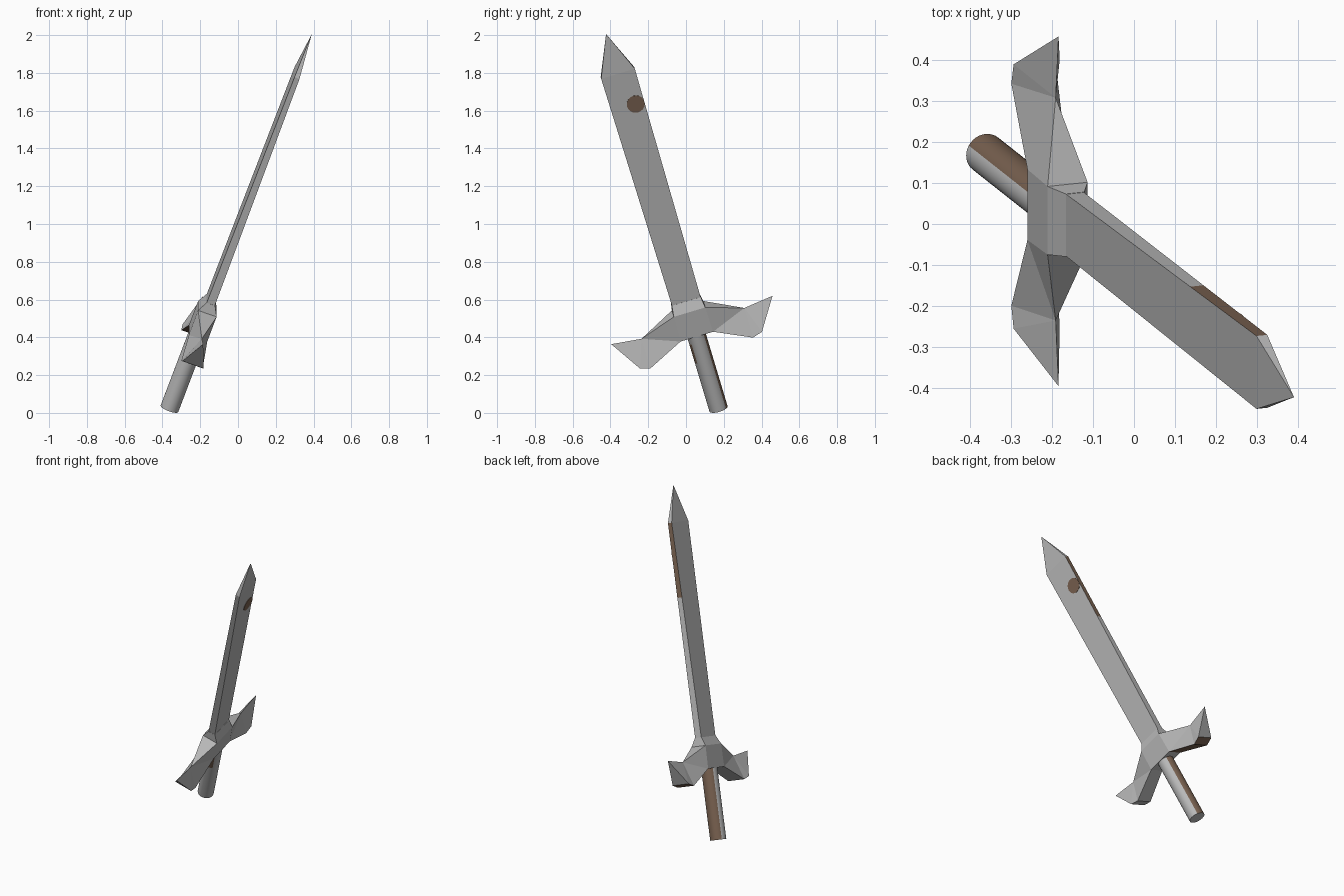
import bpy, bmesh, math
from mathutils import Vector

if "Cube" in bpy.data.objects:
    bpy.data.objects.remove(bpy.data.objects["Cube"])

# Local frame of the tilted sword: D along the blade, W across it, T through it
D = Vector((0.342, -0.27, 0.90)).normalized()
W = Vector((0, 0.958, 0.2874)).normalized()
T = W.cross(D).normalized()
W = D.cross(T).normalized()
O = Vector((-0.363, 0.172, 0.022))


def place(w, t, d):
    return O + W * w + T * t + D * d


def material(name, col):
    m = bpy.data.materials.new(name)
    m.diffuse_color = (*col, 1)
    m.use_nodes = True
    m.node_tree.nodes["Principled BSDF"].inputs["Base Color"].default_value = m.diffuse_color
    return m


STEEL = material("grey steel", (0.48, 0.48, 0.48))
RUST = material("brown rust", (0.19, 0.12, 0.08))


def make(name, points, faces, rusty=lambda w, t, d, n: False):
    """Build one part from local points; the rule picks the brown faces."""
    bm = bmesh.new()
    vs = [bm.verts.new(place(*p)) for p in points]
    for f in faces:
        bm.faces.new([vs[i] for i in f])
    bmesh.ops.recalc_face_normals(bm, faces=bm.faces)
    for f in bm.faces:
        c = f.calc_center_median() - O
        n = (f.normal.dot(W), f.normal.dot(T), f.normal.dot(D))
        f.material_index = int(rusty(c.dot(W), c.dot(T), c.dot(D), n))
    me = bpy.data.meshes.new(name)
    bm.to_mesh(me)
    bm.free()
    me.materials.append(STEEL)
    me.materials.append(RUST)
    ob = bpy.data.objects.new(name, me)
    bpy.context.collection.objects.link(ob)
    return ob


def tube(rings, n):
    """Side faces between consecutive rings of n points, plus a bottom cap."""
    faces = [tuple(range(n))]
    for r in range(rings - 1):
        for i in range(n):
            j = (i + 1) % n
            faces.append((r * n + i, r * n + j, (r + 1) * n + j, (r + 1) * n + i))
    return faces


def rect(w, t, d):
    return [(-w, -t, d), (w, -t, d), (w, t, d), (-w, t, d)]


# Blade: tapered bar ending in a point, rust on the upper back edge
pts = rect(0.079, 0.023, 0.63) + rect(0.088, 0.0172, 1.51) + rect(0.093, 0.014, 1.975)
pts.append((0, 0, 2.204))
faces = tube(3, 4) + [(8 + i, 8 + (i + 1) % 4, 12) for i in range(4)]
make("blade", pts, faces,
     lambda w, t, d, n: n[0] > 0.9 and 1.5 < d < 1.97)

# Round rust spot on one blade face, cut off at the blade edge
N = 20
ring = [(min(0.044 + 0.048 * math.cos(2 * math.pi * i / N), 0.0905),
         1.784 + 0.048 * math.sin(2 * math.pi * i / N)) for i in range(N)]
pts = [(w, t, d) for t in (0.012, 0.0175) for w, d in ring]
make("rust_spot", pts, tube(2, N) + [tuple(range(N, 2 * N))],
     lambda *a: True)

# Guard block with a bevel up to the blade, and two hooked wings
pts = rect(0.09, 0.052, 0.443) + rect(0.087, 0.052, 0.587) + rect(0.08, 0.024, 0.64)
faces = [f for f in tube(3, 4) if f not in ((1, 2, 6, 5), (3, 0, 4, 7))]
faces.append((8, 9, 10, 11))
for s, (b0, b1, m0, m1) in ((1, (1, 2, 5, 6)), (-1, (0, 3, 4, 7))):
    k = len(pts)
    pts += [(s * 0.283, -0.06, 0.35), (s * 0.283, 0.06, 0.35),
            (s * 0.337, -0.06, 0.366), (s * 0.337, 0.06, 0.366),
            (s * 0.284, 0, 0.502), (s * 0.446, 0, 0.522)]
    c0, c1, e0, e1, ridge, tip = range(k, k + 6)
    faces += [(b0, b1, c1, c0), (c0, c1, e1, e0), (e0, e1, tip), (m0, m1, ridge)]
    for b, m, c, e in ((b0, m0, c0, e0), (b1, m1, c1, e1)):
        faces += [(b, m, ridge), (b, ridge, c), (c, ridge, e), (e, ridge, tip)]
make("guard", pts, faces,
     lambda w, t, d, n: w > 0.1 and n[2] < -0.8 and abs(n[1]) < 0.1)

# Handle: round grip with a rust stripe down one side and a small patch
N = 36
pts = [(0.05 * math.cos(2 * math.pi * i / N), 0.05 * math.sin(2 * math.pi * i / N), d)
       for d in (0, 0.29, 0.40, 0.46) for i in range(N)]


def grip_rust(w, t, d, n):
    a = math.degrees(math.atan2(t, w))
    return abs(n[2]) < 0.5 and (-60 < a < 40 or (140 < a < 172 and 0.3 < d < 0.39))


handle = make("handle", pts, tube(4, N) + [tuple(range(3 * N, 4 * N))], grip_rust)
bpy.context.view_layer.objects.active = handle
handle.select_set(True)
bpy.ops.object.shade_smooth_by_angle(angle=math.radians(35))
